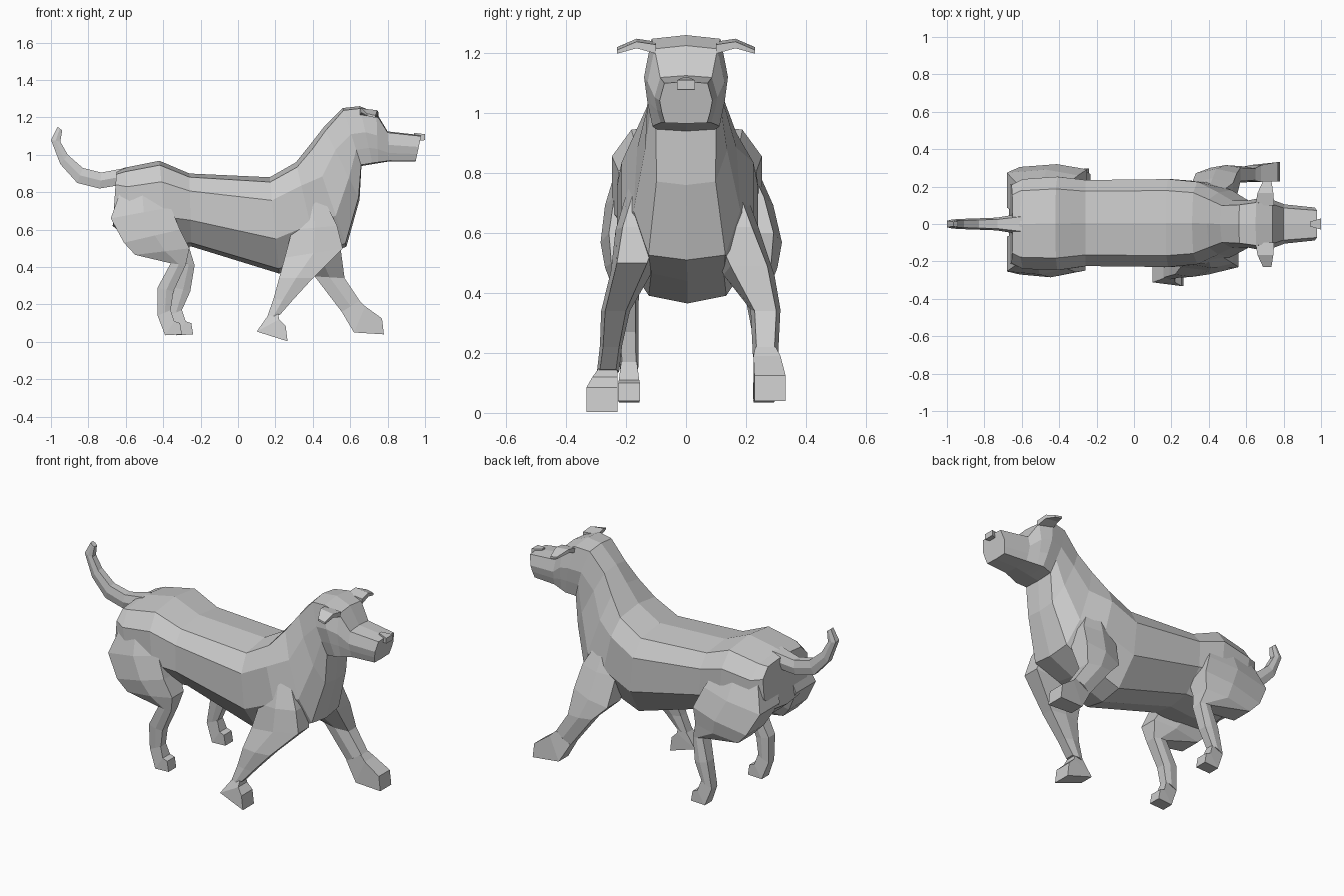
import bpy, bmesh

# Half cross-sections: (share of the way from point A to point B, share of half width)
BODY = [(0, 0), (.05, .74), (.24, 1), (.64, 1), (.95, .55), (1, 0)]
NECK = [(0, 0), (.05, .72), (.32, .93), (.70, 1), (.97, .72), (1, 0)]
HEAD = [(0, 0), (.04, .82), (.45, 1), (.72, .92), (.98, .8), (1, 0)]
LIMB = [(0, .72), (.5, 1), (1, .72)]
HAUNCH = [(0, .72), (.45, 1), (1, .85)]
BLOCK = [(0, 1), (1, 1)]


def finish(name, bm):
    """Turn a bmesh into a flat-shaded object."""
    bmesh.ops.recalc_face_normals(bm, faces=bm.faces)
    me = bpy.data.meshes.new(name)
    bm.to_mesh(me)
    bm.free()
    bpy.context.collection.objects.link(bpy.data.objects.new(name, me))


def loft(name, section, rings):
    """Skin rings given as (Ax, Az, Bx, Bz, y centre, half width[, own section])."""
    bm = bmesh.new()
    loops = []
    for ax, az, bx, bz, yc, hw, *own in rings:
        half = own[0] if own else section
        prof = half + [(t, -w) for t, w in reversed(half) if w]
        loops.append([bm.verts.new((ax + (bx - ax) * t, yc + w * hw, az + (bz - az) * t))
                      for t, w in prof])
    n = len(loops[0])
    for a, b in zip(loops, loops[1:]):
        for i in range(n):
            j = (i + 1) % n
            bm.faces.new((a[i], a[j], b[j], b[i]))
    bm.faces.new(loops[0])
    bm.faces.new(loops[-1])
    finish(name, bm)


# Torso, neck and head in one skin, rump to muzzle (A = back line, B = belly line)
loft("body_and_head", BODY, [
    (-.65, .91, -.67, .62, 0, .21),
    (-.61, .93, -.54, .51, 0, .24),
    (-.42, .968, -.38, .50, .003, .25),
    (-.26, .90, -.25, .51, .005, .23),
    (.17, .88, .22, .365, .005, .235),
    (.31, .96, .43, .44, .005, .22),
    (.39, 1.06, .58, .51, .003, .178, NECK),
    (.46, 1.15, .65, .76, 0, .137, NECK),
    (.56, 1.25, .66, .94, 0, .125, HEAD),
    (.65, 1.26, .72, .95, 0, .14, HEAD),
    (.74, 1.225, .75, .955, 0, .128, HEAD),
    (.80, 1.125, .81, .965, 0, .105, HEAD),
    (.98, 1.105, .95, .965, 0, .088, HEAD)])

# Nose
loft("nose", BLOCK, [(.94, 1.118, .94, 1.075, 0, .012),
                     (1.0, 1.11, 1.0, 1.078, 0, .03)])

# Tail
loft("tail", LIMB, [
    (-.60, .93, -.62, .84, 0, .055),
    (-.73, .905, -.74, .82, 0, .034),
    (-.83, .93, -.86, .85, 0, .03),
    (-.91, 1.0, -.95, .95, 0, .027),
    (-.95, 1.07, -1.0, 1.08, 0, .024),
    (-.94, 1.13, -.965, 1.15, 0, .016)])

# Front legs, one stepping back and one forward (A = front edge, B = back edge)
loft("front_leg_right", LIMB, [
    (.46, .76, .34, .76, -.11, .08),
    (.53, .62, .29, .60, -.15, .085),
    (.56, .50, .25, .45, -.18, .07),
    (.40, .34, .22, .34, -.235, .048),
    (.29, .22, .19, .23, -.25, .037),
    (.225, .145, .155, .13, -.26, .037)])
loft("front_leg_left", LIMB, [
    (.46, .76, .34, .76, .11, .08),
    (.53, .62, .31, .60, .155, .09),
    (.55, .49, .33, .43, .21, .085),
    (.57, .34, .41, .35, .265, .05),
    (.65, .22, .555, .16, .265, .042)])
loft("front_paw_right", BLOCK, [
    (.215, .15, .16, .14, -.26, .03),
    (.22, .12, .10, .055, -.27, .042),
    (.255, .085, .265, .003, -.28, .052)])
loft("front_paw_left", BLOCK, [
    (.65, .22, .555, .16, .265, .034),
    (.68, .19, .62, .05, .27, .045),
    (.77, .125, .78, .04, .28, .052)])

# Hind legs: haunch, shank and paw; the left one is wider set and further forward
for side, s, dx, out in (("right", -1, 0, 0), ("left", 1, .06, .035)):
    hock, paw = dx * 1.5, s * (.19 + out * 2)
    loft("hind_leg_" + side, HAUNCH, [
        (-.43 + dx, .85, -.62, .83, s * .13, .095),
        (-.36 + dx, .72, -.68, .66, s * (.16 + out * .6), .11),
        (-.31 + dx, .60, -.61, .53, s * (.185 + out), .10),
        (-.26, .50, -.55, .465, s * (.195 + out), .075),
        (-.28 + dx * .8, .41, -.36 + dx, .42, s * (.20 + out), .043),
        (-.345 + hock, .27, -.43 + hock, .29, s * (.195 + out * 1.7), .036),
        (-.36 + dx, .17, -.43 + dx, .14, paw, .032)])
    loft("hind_paw_" + side, BLOCK, [
        (-.36 + dx, .17, -.43 + dx, .14, paw, .026),
        (-.34 + dx, .11, -.39 + dx, .035, paw, .034),
        (-.31 + dx, .10, -.30 + dx, .04, paw, .036)])

# Ears: thin folded flaps pointing outwards
for side, s in (("right", -1), ("left", 1)):
    bm = bmesh.new()
    rows = []
    for x0, x1, y, z, th in ((.65, .75, .10, 1.238, .03), (.66, .745, .165, 1.248, .022),
                             (.69, .735, .23, 1.22, .012)):
        rows.append([bm.verts.new((x, s * y, z + dz)) for x, dz in
                     ((x0, 0), (x1, -.01), (x1, -.01 - th), (x0, -th))])
    for a, b in zip(rows, rows[1:]):
        for i in range(4):
            bm.faces.new((a[i], a[i - 1], b[i - 1], b[i]))
    bm.faces.new(rows[0])
    bm.faces.new(rows[-1])
    finish("ear_" + side, bm)
